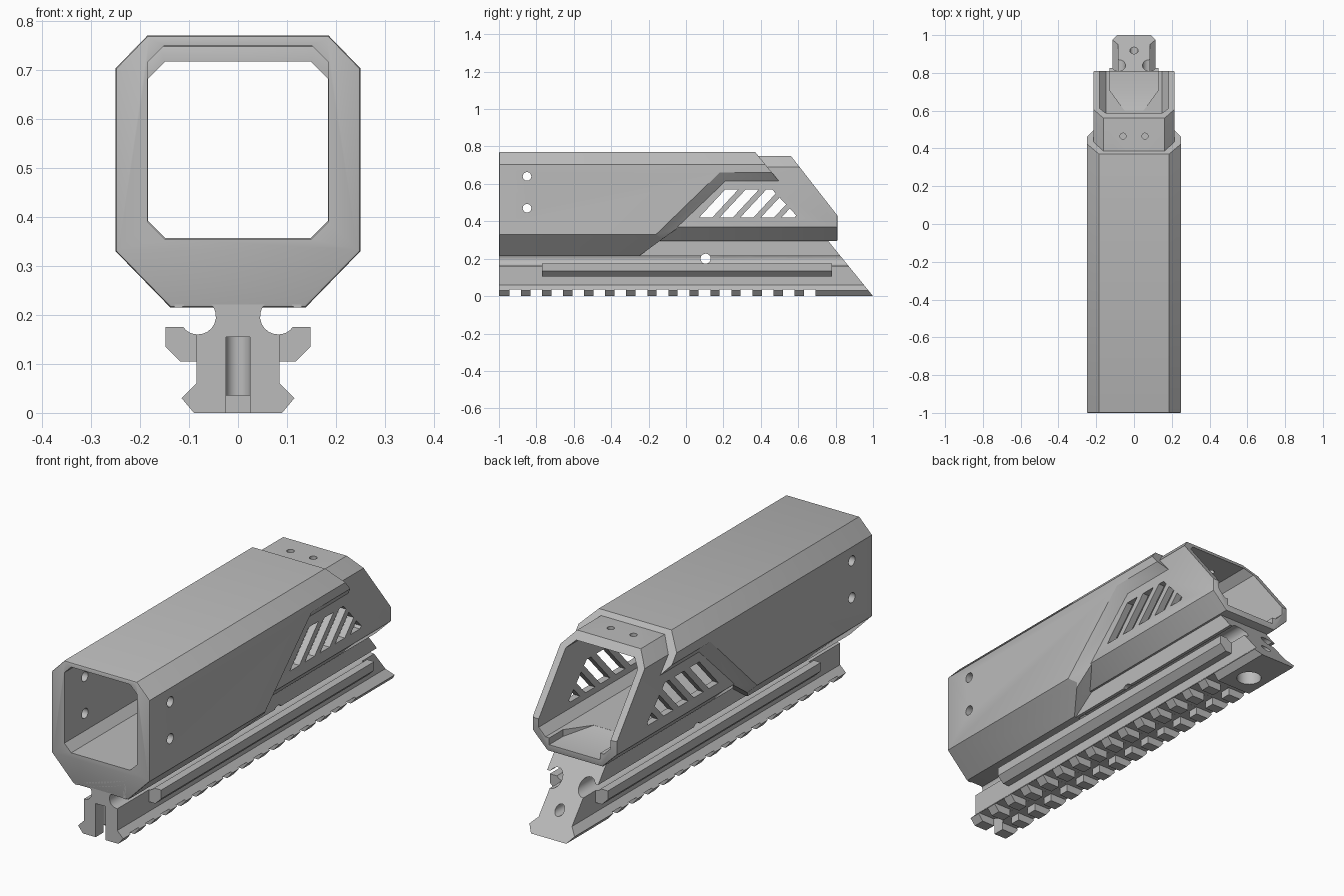
import bpy, bmesh, math
from mathutils import Vector

cube = bpy.data.objects.get("Cube")
if cube:
    bpy.data.objects.remove(cube, do_unlink=True)

grey = bpy.data.materials.new("satin_grey")
grey.use_nodes = True
grey.diffuse_color = (0.5, 0.5, 0.5, 1)
grey.node_tree.nodes["Principled BSDF"].inputs["Base Color"].default_value = (0.5, 0.5, 0.5, 1)

PLACE = {"X": lambda p, t: (t, p[0], p[1]),
         "Y": lambda p, t: (p[0], t, p[1]),
         "Z": lambda p, t: (p[0], p[1], t)}


def loft(name, axis, rings):
    """Closed solid through a list of (position, outline) rings."""
    bm = bmesh.new()
    rows = [[bm.verts.new(PLACE[axis](p, t)) for p in pts] for t, pts in rings]
    n = len(rows[0])
    for a, b in zip(rows, rows[1:]):
        for i in range(n):
            j = (i + 1) % n
            bm.faces.new((a[i], a[j], b[j], b[i]))
    bm.faces.new(rows[0])
    bm.faces.new(rows[-1])
    bmesh.ops.remove_doubles(bm, verts=bm.verts, dist=1e-5)
    bmesh.ops.recalc_face_normals(bm, faces=bm.faces)
    mesh = bpy.data.meshes.new(name)
    bm.to_mesh(mesh)
    bm.free()
    ob = bpy.data.objects.new(name, mesh)
    bpy.context.collection.objects.link(ob)
    mesh.materials.append(grey)
    return ob


def prism(name, axis, pts, a, b):
    return loft(name, axis, [(a, pts), (b, pts)])


def mirrored(half):
    """Complete a right-hand outline running from top to bottom."""
    return half + [(-x, z) for x, z in reversed(half)]


def rect(x0, z0, x1, z1):
    return [(x0, z0), (x1, z0), (x1, z1), (x0, z1)]


def arc(cx, cz, r, a, b, steps):
    angles = [math.radians(a + (b - a) * i / steps) for i in range(steps + 1)]
    return [(cx + r * math.cos(t), cz + r * math.sin(t)) for t in angles]


def hole(axis, cx, cz, r, a, b):
    return prism("cutter", axis, arc(cx, cz, r, 0, 345, 23), a, b)


def activate(ob):
    bpy.ops.object.select_all(action="DESELECT")
    ob.select_set(True)
    bpy.context.view_layer.objects.active = ob


def soften(ob, width=0.006):
    activate(ob)
    mod = ob.modifiers.new("Edge", "BEVEL")
    mod.width, mod.segments = width, 2
    mod.limit_method, mod.angle_limit = "ANGLE", math.radians(60)
    bpy.ops.object.modifier_apply(modifier=mod.name)


def cut(ob, cutters):
    activate(ob)
    for c in cutters:
        mod = ob.modifiers.new("Cut", "BOOLEAN")
        mod.operation, mod.solver, mod.object = "DIFFERENCE", "EXACT", c
        bpy.ops.object.modifier_apply(modifier=mod.name)
        bpy.data.objects.remove(c, do_unlink=True)


def bore(w, low, high, a, b):
    c = 0.035
    return prism("cutter", "Y", mirrored([(w - c, high), (w, high - c), (w, low + c), (w - c, low)]), a, b)


# Main housing: octagonal tube, stepped back along each flank
housing = prism("housing", "Y", mirrored(
    [(0.185, 0.77), (0.25, 0.703), (0.25, 0.33), (0.138, 0.215)]), -1, 0.6)
soften(housing)
tail = [(1.1, 0.2), (1.1, 0.782)]
wide = [(0.36, 0.782), (0.46, 0.66), (0.18, 0.66), (-0.16, 0.33), (-0.26, 0.215), (-0.265, 0.2)] + tail
slim = [(0.36, 0.782), (0.4985, 0.613), (0.215, 0.613), (-0.05, 0.36), (-0.25, 0.215), (-0.26, 0.2)] + tail
flank = loft("cutter", "X", [(-0.3, wide), (-0.25, wide), (-0.212, slim),
                             (0.212, slim), (0.25, wide), (0.3, wide)])
cut(housing, [bore(0.185, 0.355, 0.75, -1.1, 0.7), flank]
    + [hole("X", -0.85, z, 0.023, -0.4, 0.4) for z in (0.47, 0.64)])

# Inner shell with the sloping nose
shell = prism("nose_shell", "Y", mirrored(
    [(0.162, 0.75), (0.215, 0.69), (0.215, 0.37), (0.14, 0.295)]), -0.25, 0.81)
soften(shell)
nose = prism("cutter", "X", [(0.545, 0.77), (0.81, 0.43), (0.9, 0.43), (0.9, 0.77)], -0.4, 0.4)
ramp = loft("cutter", "Y", [(0.6, rect(-0.05, 0.356, 0.05, 0.4)),
                            (0.71, rect(-0.13, 0.325, 0.13, 0.4)),
                            (0.9, rect(-0.13, 0.325, 0.13, 0.4))])
cut(shell, [bore(0.1835, 0.3565, 0.717, -0.4, 0.9), nose, ramp]
    + [hole("Z", x, 0.465, 0.016, 0.6, 0.8) for x in (-0.058, 0.058)])

# Slanted vents, trimmed parallel to the nose
LEAN, TALL, WIDE, END, BASE = 0.93, 0.15, 0.07, 0.6, 0.42
vents = []
for k in range(5):
    b = 0.07 + 0.11 * k
    left = min(TALL, (END - b) / (2 * LEAN))
    right = min(TALL, (END - b - WIDE) / (2 * LEAN))
    outline = [(b, 0), (b + LEAN * left, left),
               (min(b + WIDE + LEAN * left, END - LEAN * left), left),
               (b + WIDE + LEAN * right, right), (b + WIDE, 0)]
    clean = []
    for y, h in outline:
        if not clean or (Vector((y, h + BASE)) - Vector(clean[-1])).length > 1e-4:
            clean.append((y, h + BASE))
    vents.append(prism("cutter", "X", clean, -0.4, 0.4))
cut(shell, vents)

# Keel: neck, round side channels and rail foot in one section
CX, CZ, CR = 0.082, 0.197, 0.037
keel = prism("keel_rail", "Y", mirrored(
    [(0.13, 0.32), (0.13, 0.215)] + arc(CX, CZ, CR, 30, 275, 14)
    + [(0.085, 0.06), (0.115, 0.03), (0.09, 0)]), -1, 1.05)
slope = prism("cutter", "X", [(1.0081, -0.01), (0.7156, 0.35), (1.2, 0.35), (1.2, -0.01)], -0.4, 0.4)
slot = prism("cutter", "Z", [(0.025, -1.1), (0.025, -0.95)]
             + arc(0, -0.95, 0.025, 15, 165, 10) + [(-0.025, -0.95), (-0.025, -1.1)], -0.1, 0.155)
groove = prism("cutter", "Y", rect(-0.025, -0.05, 0.025, 0.035), -1.1, 0.69)
teeth = [prism("cutter", "Y", rect(-0.3, -0.06, 0.3, 0.0352), y, y + 0.063)
         for y in (-0.945 + 0.1125 * i for i in range(15))]
cut(keel, [slope, slot, groove,
           hole("X", 0.105, 0.2, 0.027, -0.4, 0.4),
           hole("Y", 0, 0.1, 0.022, 0.7, 1.2),
           hole("Z", 0, 0.8, 0.055, -0.1, 0.07)] + teeth)

# Side runners beneath the round channels
parts = [housing, shell, keel]
for side, name in ((1, "left_runner"), (-1, "right_runner")):
    half = [(0.078, 0.105), (0.118, 0.105), (0.148, 0.135), (0.148, 0.175)]
    half += arc(CX, CZ, CR, 324, 270, 4) + [(0.078, 0.16)]
    runner = prism(name, "Y", [(side * x, z) for x, z in half], -0.77, 0.78)
    parts.append(runner)

for ob in parts:
    activate(ob)
    bpy.ops.object.shade_smooth_by_angle(angle=math.radians(28))
